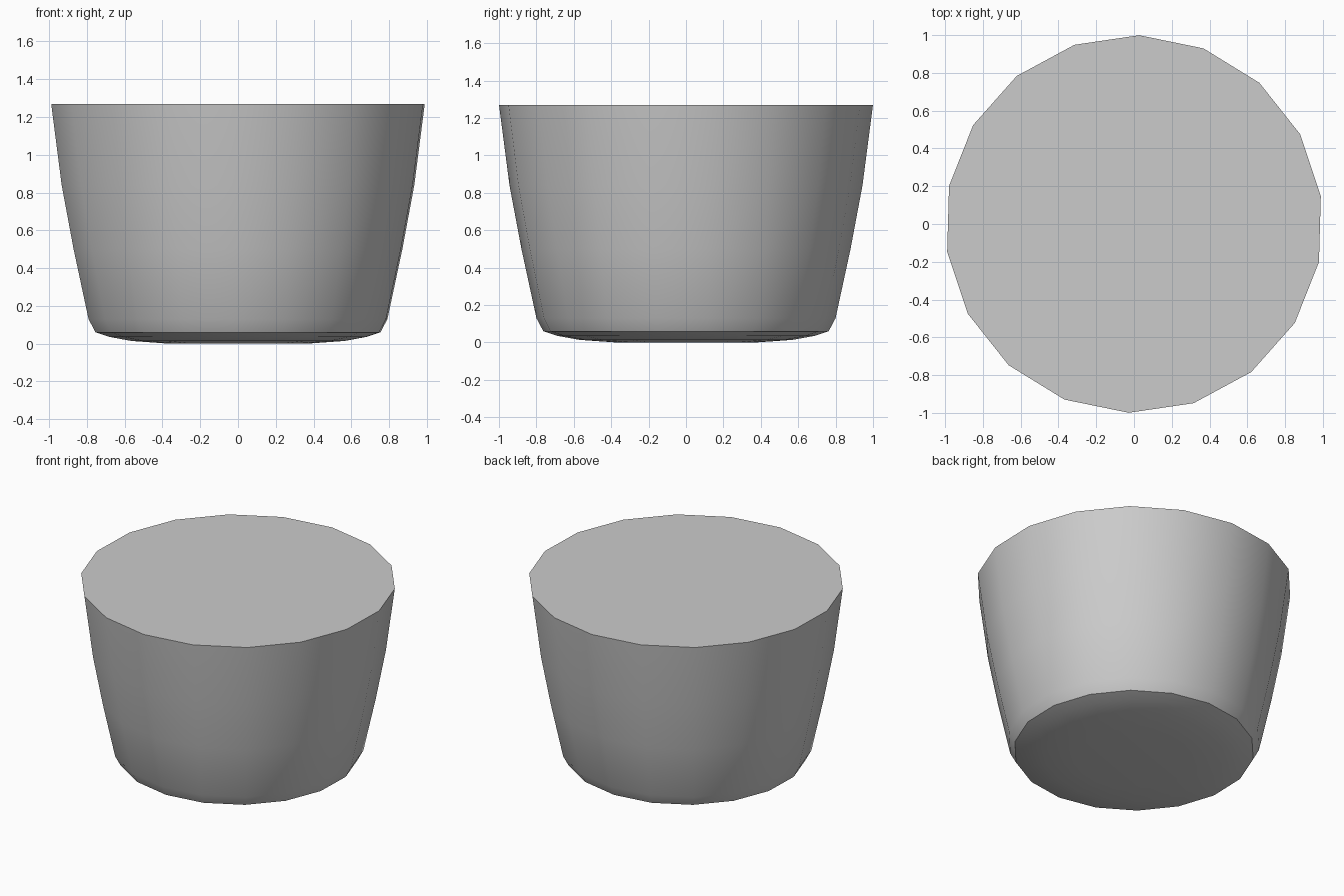
import bpy, bmesh, math

if "Cube" in bpy.data.objects:
    bpy.data.objects.remove(bpy.data.objects["Cube"])

SIDES = 18
TWIST = math.radians(8.4)

# profile (radius, height) from rounded base to wide rim
profile = [(0.37, 0.0), (0.57, 0.014), (0.69, 0.036), (0.763, 0.06),
           (0.80, 0.13), (0.88, 0.50), (0.944, 0.84), (1.0, 1.27)]

bm = bmesh.new()

# tapered wall made of stacked rings
rings = []
for r, z in profile:
    rings.append([bm.verts.new((r * math.cos(TWIST + math.tau * i / SIDES),
                                r * math.sin(TWIST + math.tau * i / SIDES), z))
                  for i in range(SIDES)])
for low, high in zip(rings, rings[1:]):
    for i in range(SIDES):
        j = (i + 1) % SIDES
        bm.faces.new((low[i], low[j], high[j], high[i]))

# flat base and flat closed top
bm.faces.new(rings[0][::-1])
bm.faces.new(rings[-1])

mesh = bpy.data.meshes.new("tapered_cup")
bm.to_mesh(mesh)
bm.free()
cup = bpy.data.objects.new("tapered_cup", mesh)
bpy.context.collection.objects.link(cup)

# smooth wall, crisp rim and foot
bpy.context.view_layer.objects.active = cup
cup.select_set(True)
bpy.ops.object.shade_smooth_by_angle(angle=math.radians(30))
